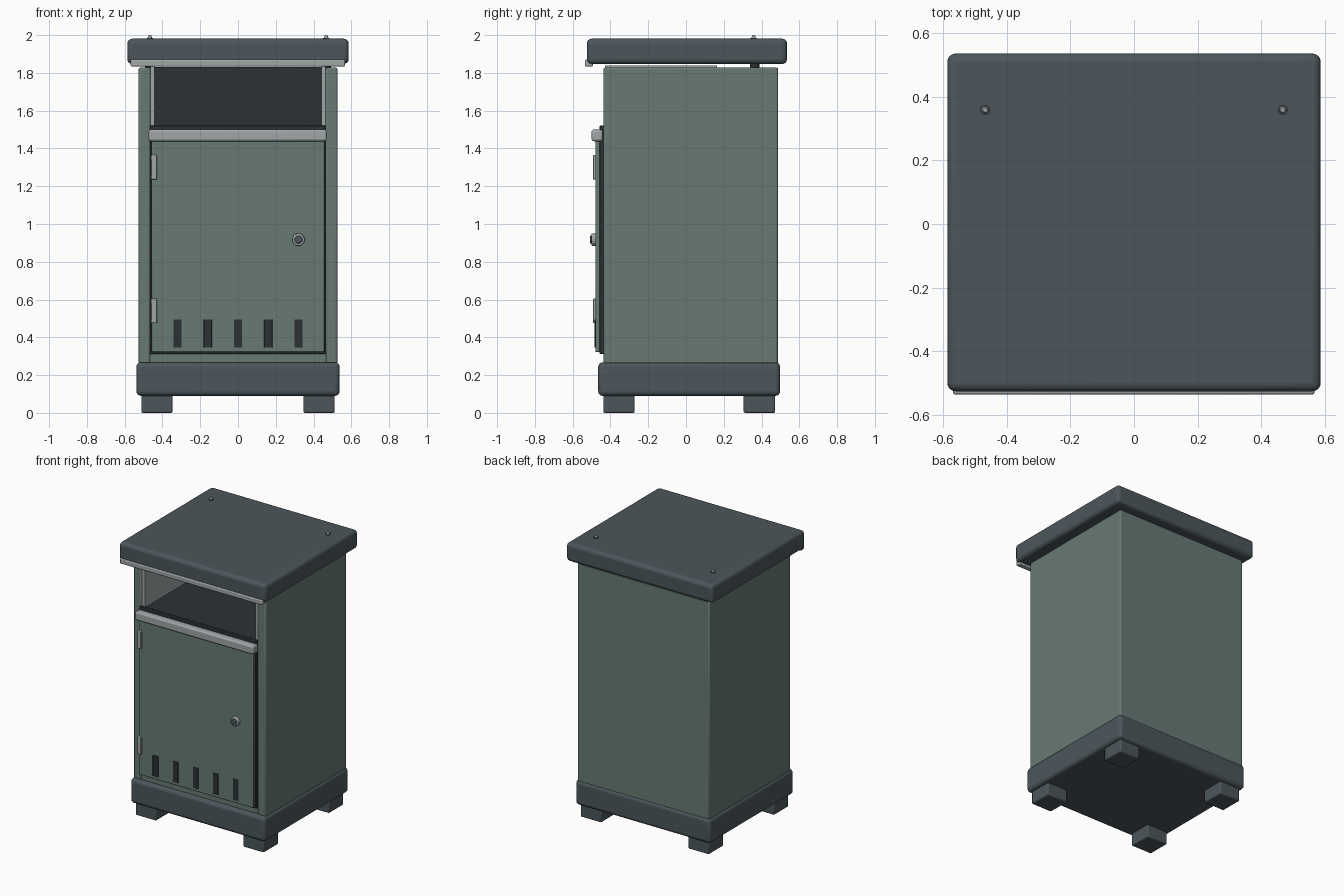
import bpy, math

if "Cube" in bpy.data.objects:
    bpy.data.objects.remove(bpy.data.objects["Cube"])


def material(name, rgb):
    m = bpy.data.materials.new(name)
    m.diffuse_color = (*rgb, 1)
    m.use_nodes = True
    m.node_tree.nodes["Principled BSDF"].inputs["Base Color"].default_value = m.diffuse_color
    return m


GREEN = material("green_paint", (0.14, 0.195, 0.178))
SLATE = material("slate_paint", (0.072, 0.094, 0.106))
DARK = material("dark_rubber", (0.025, 0.031, 0.036))
METAL = material("brushed_metal", (0.35, 0.38, 0.39))


def finish(ob, name, mat, bevel, segments):
    ob.name = name
    ob.data.materials.append(mat)
    if bevel:
        mod = ob.modifiers.new("rounded_edges", 'BEVEL')
        mod.width = bevel
        mod.segments = segments
        mod.limit_method = 'ANGLE'
    bpy.ops.object.shade_smooth_by_angle(angle=math.radians(35))
    return ob


def box(name, x, y, z, mat, bevel=0.0, segments=2):
    """Box from (min, max) pairs on each axis."""
    bpy.ops.mesh.primitive_cube_add(size=1)
    ob = bpy.context.object
    spans = (x, y, z)
    for v in ob.data.vertices:
        v.co = [(a + b) / 2 + c * (b - a) for (a, b), c in zip(spans, v.co)]
    return finish(ob, name, mat, bevel, segments)


def rod(name, centre, r, depth, mat, along_y=False, r_top=None, bevel=0.0):
    bpy.ops.mesh.primitive_cone_add(
        vertices=24, radius1=r, radius2=r if r_top is None else r_top, depth=depth,
        location=centre, rotation=(math.pi / 2 if along_y else 0, 0, 0))
    return finish(bpy.context.object, name, mat, bevel, 2)


# Plinth and feet
box("plinth", (-0.538, 0.538), (-0.465, 0.498), (0.09, 0.268), SLATE, 0.025, 4)
for sx, side in ((-1, "left"), (1, "right")):
    for y, end in (((-0.438, -0.272), "front"), ((0.305, 0.472), "back")):
        box(f"{end}_{side}_foot", sorted((sx * 0.347, sx * 0.512)), y,
            (0, 0.1), SLATE, 0.008)

# Cabinet shell
for sx, side in ((-1, "left"), (1, "right")):
    box(f"{side}_wall", sorted((sx * 0.463, sx * 0.527)), (-0.438, 0.487),
        (0.26, 1.828), GREEN, 0.01)
box("back_wall", (-0.518, 0.518), (0.44, 0.4865), (0.26, 1.827), GREEN, 0.003)
box("front_sill", (-0.465, 0.465), (-0.436, -0.39), (0.26, 0.33), GREEN)

# Deposit chamber: metal cheeks, dark tray and back
for sx, side in ((-1, "left"), (1, "right")):
    box(f"{side}_chamber_cheek", sorted((sx * 0.442, sx * 0.464)), (-0.43, 0.165),
        (1.49, 1.838), METAL)
box("chamber_floor", (-0.445, 0.445), (-0.435, 0.165), (1.485, 1.51), DARK)
box("chamber_back", (-0.445, 0.445), (0.145, 0.165), (1.49, 1.832), DARK)

# Door with seal behind it and a metal rail on its top edge
box("door_seal", (-0.467, 0.464), (-0.457, -0.434), (0.312, 1.522), DARK, 0.004)
box("door", (-0.457, 0.457), (-0.48, -0.452), (0.322, 1.46), GREEN, 0.006)
box("door_top_rail", (-0.473, 0.47), (-0.5, -0.44), (1.438, 1.5), METAL, 0.012, 3)
for z, place in ((0.54, "lower"), (1.3, "upper")):
    box(f"{place}_hinge", (-0.46, -0.43), (-0.493, -0.465),
        (z - 0.065, z + 0.065), METAL, 0.004)
for i in range(5):
    x = 0.16 * (i - 2)
    box(f"vent_slot_{i + 1}", (x - 0.022, x + 0.022), (-0.484, -0.47),
        (0.345, 0.495), DARK, 0.002)

# Lock
rod("lock_collar", (0.32, -0.488, 0.917), 0.033, 0.026, METAL, True, bevel=0.005)
rod("lock_barrel", (0.32, -0.496, 0.917), 0.021, 0.026, SLATE, True, bevel=0.004)

# Lid, its front trim and the bolts carrying it
box("lid", (-0.586, 0.586), (-0.525, 0.535), (1.847, 1.981), SLATE, 0.026, 4)
box("lid_front_trim", (-0.568, 0.566), (-0.535, -0.493), (1.834, 1.87), METAL, 0.006)
for sx, side in ((-1, "left"), (1, "right")):
    x, y = sx * 0.467, 0.358
    rod(f"{side}_lid_spacer", (x, y + 0.005, 1.838), 0.025, 0.024, DARK)
    rod(f"{side}_bolt_washer", (x, y, 1.982), 0.016, 0.008, SLATE)
    rod(f"{side}_bolt_head", (x, y, 1.99), 0.013, 0.02, METAL, r_top=0.007)
